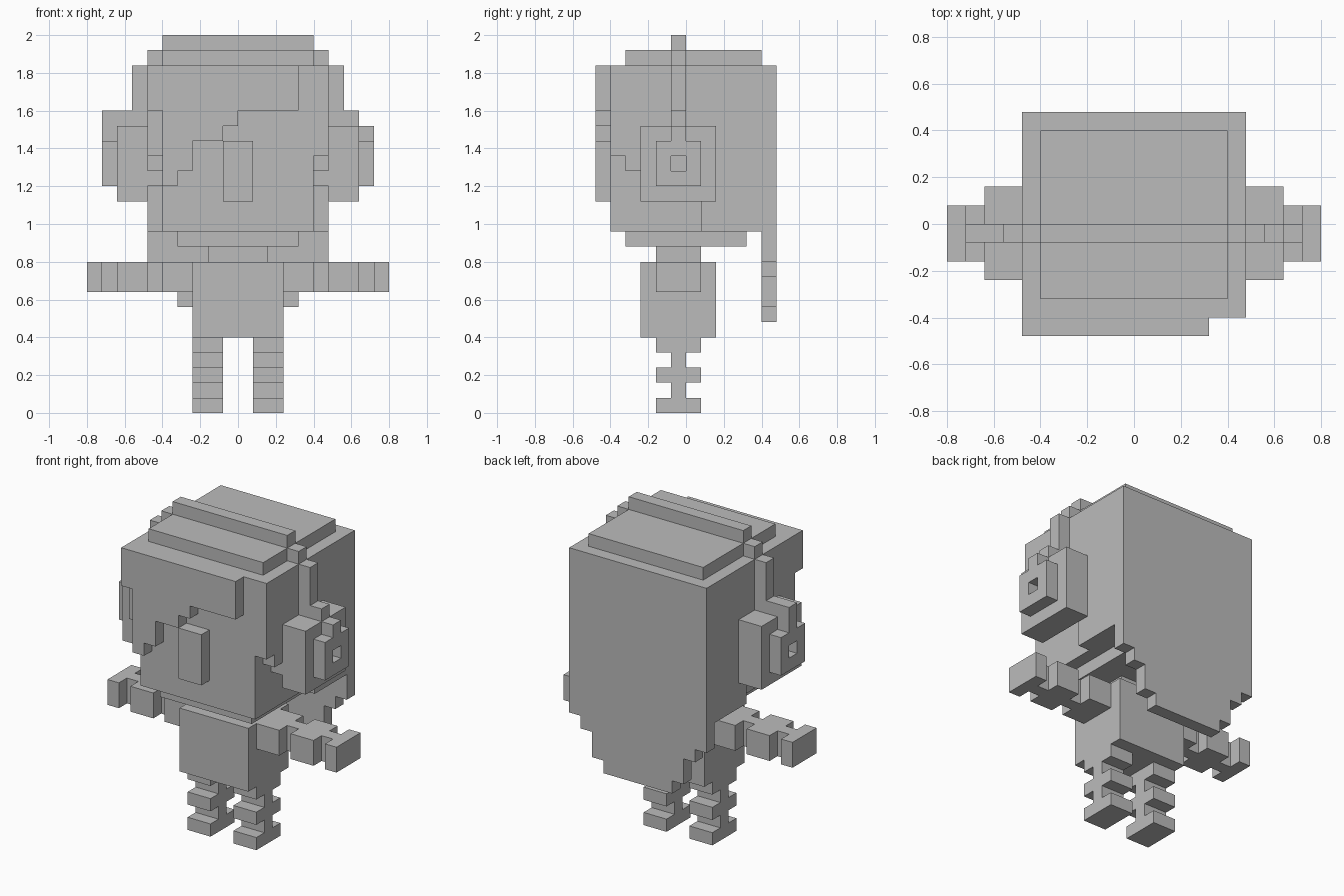
import bpy, bmesh
from mathutils import Vector

if "Cube" in bpy.data.objects:
    bpy.data.objects.remove(bpy.data.objects["Cube"])

U = 0.08  # size of one block

grey = bpy.data.materials.new("plain_grey")
grey.diffuse_color = (0.5, 0.5, 0.5, 1)
grey.use_nodes = True
grey.node_tree.nodes["Principled BSDF"].inputs["Base Color"].default_value = grey.diffuse_color

parts = {}    # part name -> set of block cells
filled = set()


def box(name, x, y, z, cut=False):
    """Fill (or cut) a block range given as (start, end) per axis."""
    cells = {(i, j, k) for i in range(*x) for j in range(*y) for k in range(*z)}
    part = parts.setdefault(name, set())
    if cut:
        part -= cells
        filled.difference_update(cells)
    else:
        part |= cells - filled
        filled.update(cells)


def sided(name, x, y, z, cut=False):
    """Same box on both sides of the body."""
    box("right_" + name, x, y, z, cut)
    box("left_" + name, (-x[1], -x[0]), y, z, cut)


# Torso, neck and head
box("torso", (-3, 3), (-3, 2), (5, 10))
box("neck", (-2, 2), (-2, 1), (10, 11))
box("head", (-4, 4), (-4, 4), (11, 12))
box("head", (-5, 5), (-5, 5), (12, 23))
box("nose", (-1, 1), (-6, -5), (14, 18))

# Fringe: columns with stepped lower edge
for x0, x1, z0 in ((-6, -5, 20), (-5, -4, 15), (-4, -3, 16),
                   (-3, -1, 18), (-1, 0, 19), (0, 4, 20)):
    box("fringe", (x0, x1), (-6, -5), (z0, 23))

# Hair at the sides, rising towards the face
for y0, y1, z0 in ((-5, -4, 17), (-4, -3, 16), (-3, 1, 15), (1, 5, 12)):
    sided("side_hair", (5, 6), (y0, y1), (z0, 23))

# Long hair at the back, narrowing downwards
for w, z0 in ((6, 10), (5, 9), (4, 7), (3, 6)):
    box("back_hair", (-w, w), (5, 6), (z0, 23))
box("crown_hair", (-5, 5), (-4, 5), (23, 24))

# Headphone cups with a small recess
sided("ear_cup", (6, 8), (-3, 2), (14, 19))
sided("ear_cup", (8, 9), (-2, 1), (15, 18))
sided("ear_cup", (8, 9), (-1, 0), (16, 17), cut=True)

# Headphone band
band = "headband"
box(band, (-5, 5), (-1, 0), (24, 25))
for x0, x1, z0, z1 in ((5, 6, 23, 24), (-6, -5, 23, 24),
                       (6, 7, 20, 23), (-7, -6, 20, 23),
                       (6, 8, 19, 20), (-9, -6, 19, 20),
                       (8, 9, 18, 19), (-9, -8, 18, 19)):
    box(band, (x0, x1), (-1, 0), (z0, z1))

# Jointed arms: thick segments linked by thin ones
sided("arm", (3, 10), (-1, 0), (8, 10))
for x in ((3, 5), (6, 8), (9, 10)):
    sided("arm", x, (-2, 1), (8, 10))

# Jointed legs
sided("leg", (1, 3), (-1, 0), (0, 5))
for z in (0, 2, 4):
    sided("leg", (1, 3), (-2, 1), (z, z + 1))


def build(name, cells):
    """Skin the exposed sides of a part's blocks."""
    bm = bmesh.new()
    verts = {}
    for c in sorted(cells):
        for axis in range(3):
            for s in (0, 1):
                n = list(c)
                n[axis] += 2 * s - 1
                if tuple(n) in filled:
                    continue
                a, b = (axis + 1) % 3, (axis + 2) % 3
                corners = []
                for da, db in ((0, 0), (1, 0), (1, 1), (0, 1)):
                    p = list(c)
                    p[axis] += s
                    p[a] += da
                    p[b] += db
                    p = tuple(p)
                    if p not in verts:
                        verts[p] = bm.verts.new(Vector(p) * U)
                    corners.append(verts[p])
                bm.faces.new(corners if s else corners[::-1])
    # Merge coplanar squares into larger flat faces
    bmesh.ops.dissolve_limit(bm, angle_limit=0.01, verts=bm.verts[:], edges=bm.edges[:])
    mesh = bpy.data.meshes.new(name)
    bm.to_mesh(mesh)
    bm.free()
    mesh.materials.append(grey)
    bpy.context.collection.objects.link(bpy.data.objects.new(name, mesh))


for part_name, part_cells in parts.items():
    build(part_name, part_cells)
